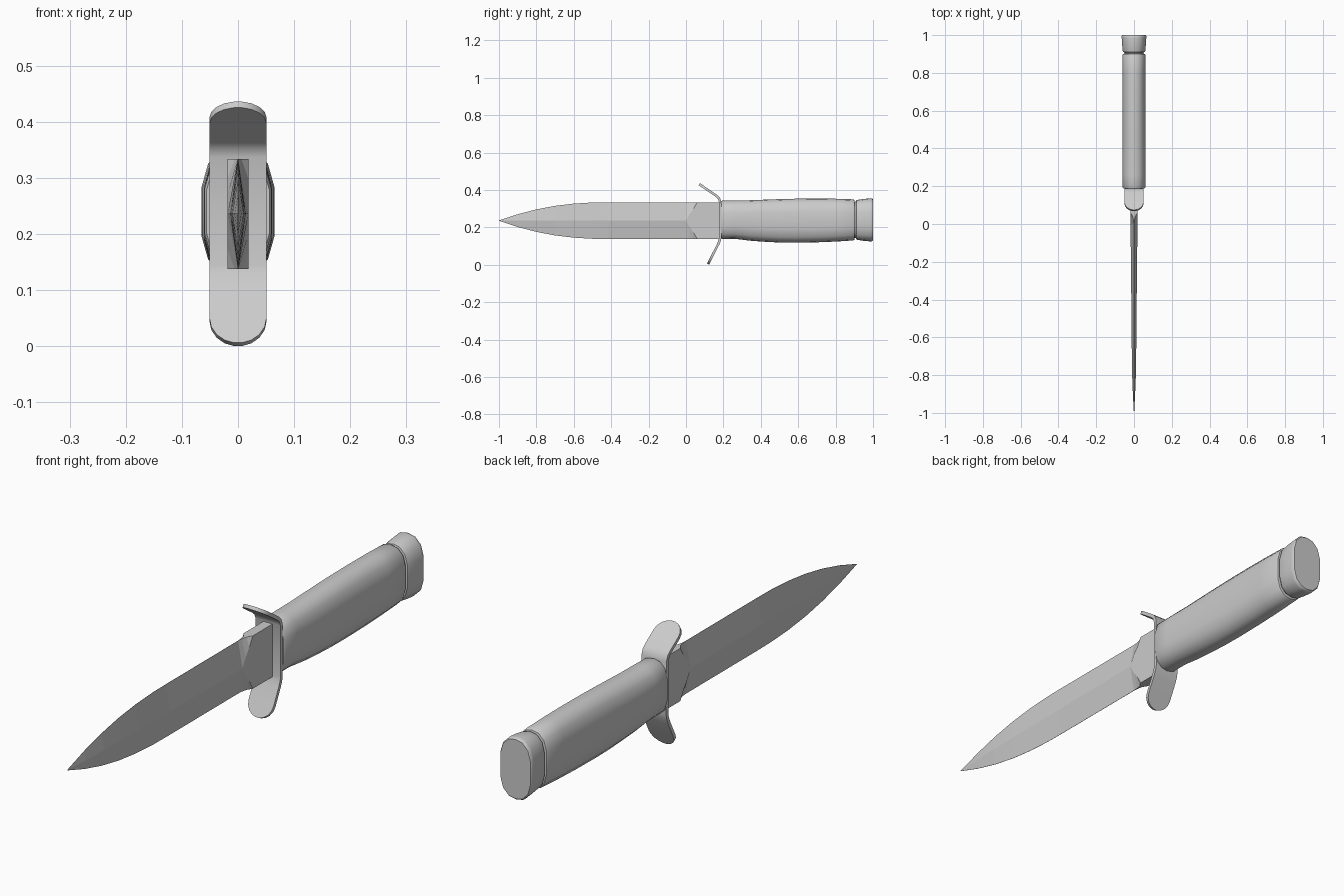
import bpy, bmesh, math
from mathutils import Vector

if "Cube" in bpy.data.objects:
    bpy.data.objects.remove(bpy.data.objects["Cube"])

ZC = 0.236  # blade centre height


def loft(name, rings, angle=None):
    """Skin closed rings of points and cap both ends."""
    bm = bmesh.new()
    loops = [[bm.verts.new(p) for p in ring] for ring in rings]
    n = len(loops[0])
    for a, b in zip(loops, loops[1:]):
        for i in range(n):
            j = (i + 1) % n
            bm.faces.new((a[i], a[j], b[j], b[i]))
    bm.faces.new(loops[0])
    bm.faces.new(loops[-1])
    bmesh.ops.recalc_face_normals(bm, faces=bm.faces)
    me = bpy.data.meshes.new(name)
    bm.to_mesh(me)
    bm.free()
    ob = bpy.data.objects.new(name, me)
    bpy.context.collection.objects.link(ob)
    if angle:
        bpy.context.view_layer.objects.active = ob
        ob.select_set(True)
        bpy.ops.object.shade_smooth_by_angle(angle=math.radians(angle))
        ob.select_set(False)
    return ob


# Blade: diamond section, plunging into a flat rectangular ricasso
def blade_ring(y, half, ridge, flat, edge):
    right = [(edge, -half), (ridge, -flat), (ridge, flat), (edge, half)]
    pts = right + [(-x, z) for x, z in reversed(right)]
    return [(x, y, ZC + z) for x, z in pts]


F, E = 0.0005, 0.0004
blade = [
    (-1.0, 0.001, 0.0008, F, E), (-0.9, 0.034, 0.006, F, E),
    (-0.8, 0.060, 0.010, F, E), (-0.7, 0.079, 0.0115, F, E),
    (-0.6, 0.091, 0.0125, F, E), (-0.5, 0.097, 0.0135, F, E),
    (-0.42, 0.098, 0.014, F, E), (0.0, 0.098, 0.0185, F, E),
    (0.02, 0.098, 0.0185, 0.036, 0.002), (0.04, 0.098, 0.0185, 0.063, 0.006),
    (0.06, 0.098, 0.0185, 0.0975, 0.0185), (0.185, 0.098, 0.0185, 0.0975, 0.0185),
]
loft("blade", [blade_ring(*b) for b in blade])


# Guard: a bent strip with semicircular ends
path = [Vector(p) for p in [(0.071, 0.431), (0.163, 0.368), (0.175, 0.357), (0.182, 0.338),
                            (0.183, 0.145), (0.180, 0.130), (0.172, 0.110), (0.118, 0.003)]]
R, T = 0.051, 0.0065
dirs = [(b - a).normalized() for a, b in zip(path, path[1:])]
stations = []
arc = [math.radians(a) for a in (8, 28, 48, 69, 90)]
for a in arc:
    stations.append((path[0] + dirs[0] * R * (1 - math.cos(a)), dirs[0], R * math.sin(a)))
for i in range(1, len(path) - 1):
    stations.append((path[i], (dirs[i - 1] + dirs[i]).normalized(), R))
for a in reversed(arc):
    stations.append((path[-1] - dirs[-1] * R * (1 - math.cos(a)), dirs[-1], R * math.sin(a)))
rings = []
for p, d, w in stations:
    n = Vector((-d.y, d.x)) * T
    a, b = p + n, p - n
    rings.append([(-w, a.x, a.y), (w, a.x, a.y), (w, b.x, b.y), (-w, b.x, b.y)])
loft("guard", rings, 30)


# Grip and pommel: twelve-sided flattened oval sections
QUARTER = [(1, 0.38), (0.82, 0.74), (0.45, 0.95)]
HALF = [(x, -z) for x, z in QUARTER[::-1]] + QUARTER
OVAL = HALF + [(0, 1)] + [(-x, z) for x, z in HALF[::-1]] + [(0, -1)]


def oval_ring(y, half_x, bottom, top):
    c, h = (top + bottom) / 2, (top - bottom) / 2
    return [(x * half_x, y, c + z * h) for x, z in OVAL]


grip = [
    (0.188, 0.056, 0.140, 0.340), (0.195, 0.060, 0.138, 0.343),
    (0.26, 0.061, 0.139, 0.344), (0.34, 0.061, 0.129, 0.345),
    (0.42, 0.061, 0.123, 0.348), (0.50, 0.061, 0.119, 0.351),
    (0.58, 0.061, 0.118, 0.353), (0.70, 0.061, 0.120, 0.354),
    (0.80, 0.061, 0.124, 0.353), (0.893, 0.061, 0.130, 0.350),
    (0.900, 0.058, 0.134, 0.346), (0.902, 0.050, 0.144, 0.336),
]
loft("grip", [oval_ring(*g) for g in grip], 40)

pommel = [
    (0.900, 0.050, 0.144, 0.336), (0.909, 0.052, 0.142, 0.338),
    (0.911, 0.058, 0.135, 0.345), (0.918, 0.060, 0.133, 0.347),
    (0.950, 0.063, 0.128, 0.352), (0.985, 0.065, 0.125, 0.355),
    (0.996, 0.065, 0.126, 0.354), (1.0, 0.062, 0.130, 0.350),
]
loft("pommel", [oval_ring(*p) for p in pommel], 40)
